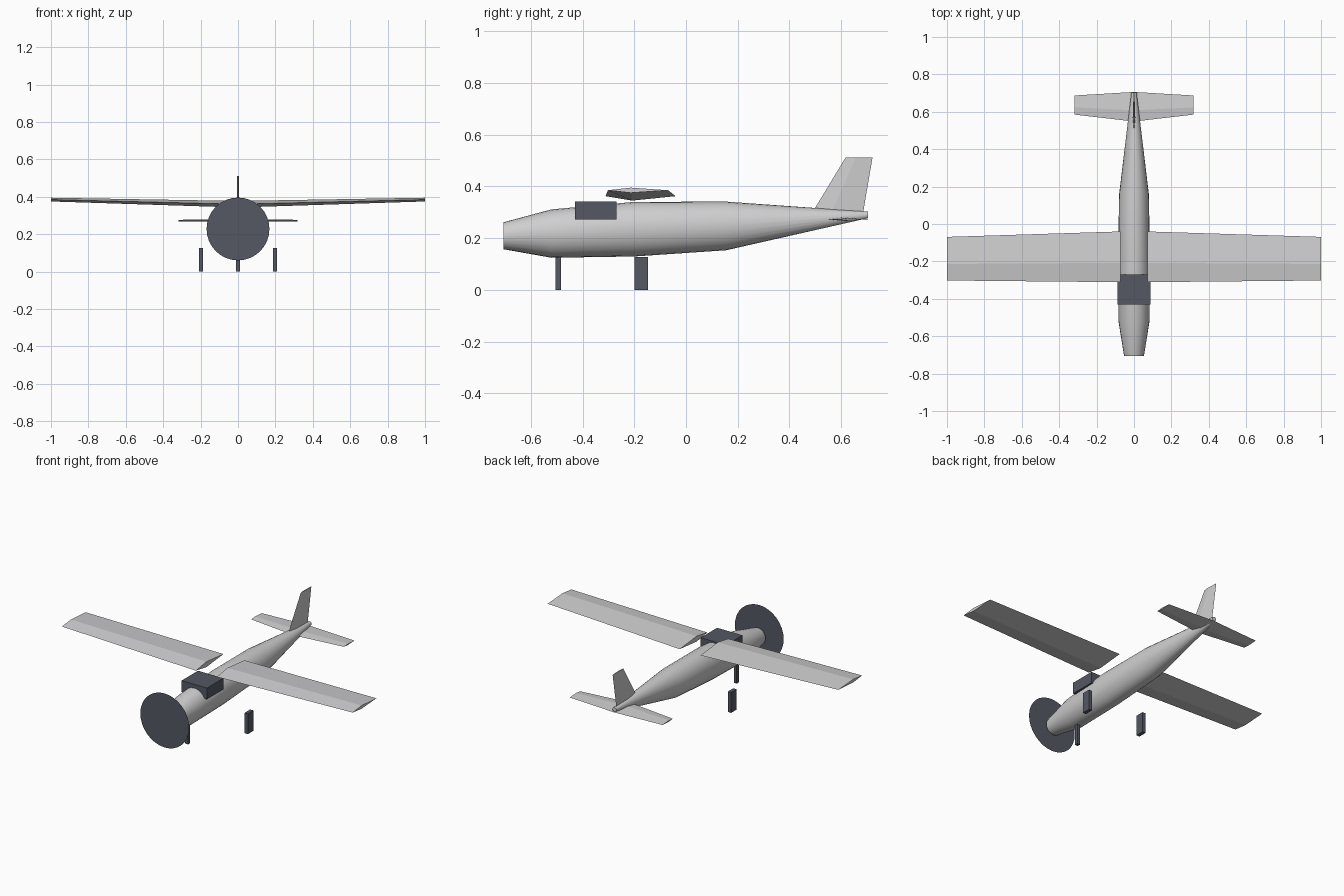
import bpy, bmesh, math
from mathutils import Vector

if "Cube" in bpy.data.objects:
    bpy.data.objects.remove(bpy.data.objects["Cube"])


def material(name, rgb):
    m = bpy.data.materials.new(name)
    m.diffuse_color = (*rgb, 1)
    m.use_nodes = True
    m.node_tree.nodes["Principled BSDF"].inputs["Base Color"].default_value = m.diffuse_color
    return m


LIGHT = material("light grey", (0.62, 0.62, 0.63))
DARK = material("dark slate", (0.09, 0.097, 0.125))


def finish(name, bm, mat, smooth=False):
    bmesh.ops.recalc_face_normals(bm, faces=bm.faces)
    me = bpy.data.meshes.new(name)
    bm.to_mesh(me)
    bm.free()
    me.materials.append(mat)
    ob = bpy.data.objects.new(name, me)
    bpy.context.collection.objects.link(ob)
    if smooth:
        bpy.ops.object.select_all(action='DESELECT')
        ob.select_set(True)
        bpy.context.view_layer.objects.active = ob
        bpy.ops.object.shade_smooth_by_angle(angle=math.radians(35))
    return ob


def loft(name, rings, mat, smooth=False):
    """Skin a list of equal-length closed rings and cap both ends."""
    bm = bmesh.new()
    vs = [[bm.verts.new(p) for p in ring] for ring in rings]
    n = len(vs[0])
    for a, b in zip(vs, vs[1:]):
        for i in range(n):
            j = (i + 1) % n
            bm.faces.new((a[i], a[j], b[j], b[i]))
    bm.faces.new(vs[0])
    bm.faces.new(vs[-1])
    return finish(name, bm, mat, smooth)


def box(name, x, y, z, mat):
    bm = bmesh.new()
    bmesh.ops.create_cube(bm, size=1)
    for v in bm.verts:
        v.co = [(r[0] + r[1]) / 2 + c * (r[1] - r[0]) for r, c in zip((x, y, z), v.co)]
    return finish(name, bm, mat)


def diamond(pos, lead, trail, half, ridge, thick_axis):
    """Four-point aerofoil section: nose, ridge, tail, ridge."""
    pos, lead, trail = Vector(pos), Vector((0, lead, 0)), Vector((0, trail, 0))
    mid = lead.lerp(trail, ridge)
    off = Vector(thick_axis) * half
    return [pos + lead, pos + mid + off, pos + trail, pos + mid - off]


# Fuselage: elliptical sections (y, bottom, top, half width)
SECTIONS = [(-0.706, 0.157, 0.261, 0.053), (-0.52, 0.124, 0.311, 0.083),
            (-0.2, 0.129, 0.34, 0.085), (0.155, 0.153, 0.341, 0.080),
            (0.703, 0.277, 0.302, 0.014)]
N = 24
rings = []
for y, lo, hi, w in SECTIONS:
    rings.append([(w * math.cos(2 * math.pi * i / N), y,
                   (lo + hi) / 2 + (hi - lo) / 2 * math.sin(2 * math.pi * i / N))
                  for i in range(N)])
loft("fuselage", rings, LIGHT, True)

# Wings, tailplanes and main legs on both sides
UP, SIDE = (0, 0, 1), (1, 0, 0)
for s, side in ((-1, "left"), (1, "right")):
    loft(side + "_wing", [diamond((s * 0.072, 0, 0.362), -0.311, -0.04, 0.017, 0.38, UP),
                          diamond((s * 1.0, 0, 0.385), -0.302, -0.069, 0.010, 0.38, UP)], LIGHT)
    loft(side + "_tailplane", [diamond((0, 0, 0.273), 0.548, 0.706, 0.007, 0.38, UP),
                               diamond((s * 0.319, 0, 0.273), 0.585, 0.687, 0.004, 0.38, UP)], LIGHT)
    x = sorted((s * 0.186, s * 0.208))
    box(side + "_main_leg", x, (-0.2, -0.146), (0, 0.127), DARK)

# Tail fin
loft("tail_fin", [diamond((0, 0, 0.295), 0.486, 0.684, 0.007, 0.38, SIDE),
                  diamond((0, 0, 0.512), 0.617, 0.721, 0.004, 0.38, SIDE)], LIGHT)

# Nose leg and cockpit
box("nose_leg", (-0.01, 0.01), (-0.505, -0.484), (0, 0.13), DARK)
box("cockpit", (-0.087, 0.087), (-0.43, -0.269), (0.272, 0.342), DARK)

# Flat propeller disc
bm = bmesh.new()
bm.faces.new([bm.verts.new((0.168 * math.cos(2 * math.pi * i / 32), -0.72,
                            0.228 + 0.168 * math.sin(2 * math.pi * i / 32))) for i in range(32)])
disc = finish("propeller_disc", bm, DARK)
if disc.data.polygons[0].normal.y > 0:
    disc.data.flip_normals()
